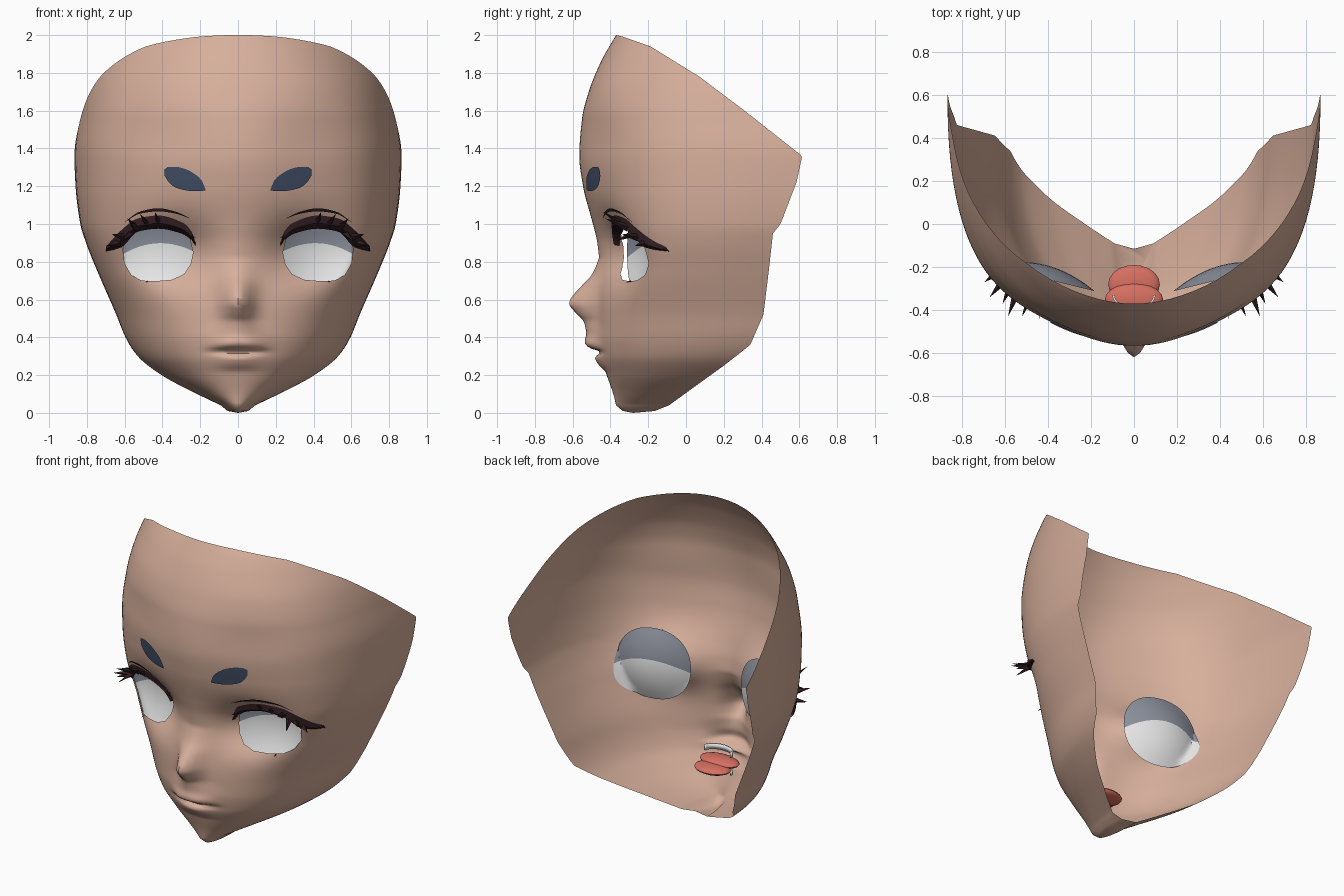
import bpy, bmesh, math
from mathutils import Vector, Matrix

if "Cube" in bpy.data.objects:
    bpy.data.objects.remove(bpy.data.objects["Cube"])


def material(name, rgb):
    m = bpy.data.materials.new(name)
    m.diffuse_color = (*rgb, 1)
    m.use_nodes = True
    m.node_tree.nodes["Principled BSDF"].inputs["Base Color"].default_value = m.diffuse_color
    return m


SKIN = material("skin", (0.68, 0.43, 0.33))
WHITE = material("eye white", (0.80, 0.80, 0.80))
SHADE = material("eye shade grey", (0.26, 0.28, 0.33))
LASH = material("lash brown", (0.03, 0.012, 0.015))
BROW = material("brow blue", (0.055, 0.08, 0.14))
RED = material("tongue red", (0.68, 0.16, 0.12))


def curve(keys, x, c=1, linear=False):
    """Monotone cubic (or straight) curve through keys, value in column c."""
    if x <= keys[0][0]:
        return keys[0][c]
    if x >= keys[-1][0]:
        return keys[-1][c]
    n = len(keys)
    d = [(keys[i + 1][c] - keys[i][c]) / (keys[i + 1][0] - keys[i][0]) for i in range(n - 1)]

    def slope(i):
        if i in (0, n - 1):
            return d[min(i, n - 2)]
        a, b = d[i - 1], d[i]
        return 2 * a * b / (a + b) if a * b > 0 else 0
    i = max(k for k in range(n - 1) if keys[k][0] <= x)
    h = keys[i + 1][0] - keys[i][0]
    t = (x - keys[i][0]) / h
    if linear:
        return keys[i][c] + d[i] * t * h
    return ((1 + 2 * t) * (1 - t) ** 2 * keys[i][c] + t * (1 - t) ** 2 * h * slope(i)
            + t * t * (3 - 2 * t) * keys[i + 1][c] + t * t * (t - 1) * h * slope(i + 1))


# Face sections: height, half width, roundness, front y, y of the widest point
SECTION = [
    (0.04, 0.094, 2.2, -0.37, 0.02), (0.10, 0.22, 2.2, -0.385, 0.10),
    (0.20, 0.408, 2.2, -0.42, 0.24), (0.30, 0.532, 2.25, -0.455, 0.35),
    (0.40, 0.596, 2.3, -0.468, 0.42), (0.52, 0.645, 2.4, -0.47, 0.47),
    (0.75, 0.745, 2.7, -0.463, 0.52), (0.90, 0.805, 2.75, -0.475, 0.545),
    (1.0, 0.835, 2.7, -0.495, 0.56), (1.2, 0.86, 2.6, -0.545, 0.605),
    (1.36, 0.866, 2.55, -0.565, 0.635), (1.56, 0.842, 2.5, -0.55, 0.635),
    (1.7, 0.82, 2.4, -0.515, 0.63), (1.86, 0.785, 2.2, -0.45, 0.62),
    (1.95, 0.755, 2.1, -0.40, 0.615), (2.0, 0.73, 2.0, -0.37, 0.615)]
# Back rim: height, y
RIM = [(0.04, -0.09), (0.12, 0.02), (0.25, 0.20), (0.36, 0.34), (0.52, 0.41), (0.95, 0.46),
       (1.0, 0.50), (1.22, 0.585), (1.36, 0.615), (1.45, 0.50), (1.6, 0.31), (1.78, 0.07),
       (1.86, -0.06), (1.94, -0.19), (1.99, -0.33), (2.0, -0.367)]
# Extra flatness of the front quarter: height, depth
FLAT = [(0.4, 0), (0.7, 0.02), (1.0, 0.05), (1.4, 0.05), (1.75, 0.01), (2.0, 0)]
# Nose and lips: height, forward bump
BUMP = [(0.22, 0), (0.265, -0.025), (0.295, -0.03), (0.312, 0), (0.325, 0), (0.345, -0.05),
        (0.37, -0.07), (0.42, -0.06), (0.48, -0.07), (0.53, -0.115), (0.58, -0.15),
        (0.60, -0.145), (0.66, -0.10), (0.73, -0.04), (0.82, 0)]
# Width and squareness of that bump
BUMP_SHAPE = [(0.29, 0.11, 2.3), (0.32, 0.14, 3.5), (0.36, 0.13, 3), (0.42, 0.11, 2),
              (0.5, 0.08, 2), (0.6, 0.075, 2), (0.75, 0.09, 2)]


def face_y(x, z):
    w, p, yc, yw = (curve(SECTION, z, c) for c in (1, 2, 3, 4))
    x = abs(x)
    u = min(1, x / w)
    y = yw - (yw - yc) * (1 - u ** p) ** (1 / p) + curve(FLAT, z) * math.sin(math.pi * u) ** 2
    y += curve(BUMP, z) * math.exp(-(x / curve(BUMP_SHAPE, z)) ** curve(BUMP_SHAPE, z, 2))
    return y + 0.13 * math.exp(-((x - 0.34) / 0.195) ** 2 - ((z - 0.85) / 0.15) ** 2)


def rim_x(z):
    """Half width where the section meets the back rim."""
    w, p, yc, yw = (curve(SECTION, z, c) for c in (1, 2, 3, 4))
    r = (yw - curve(RIM, z, 1, True)) / (yw - yc)
    return w * (1 - min(1, r) ** p) ** (1 / p)


def finish(bm, name, mats, mirror=False, thick=0, angle=40):
    me = bpy.data.meshes.new(name)
    bm.to_mesh(me)
    bm.free()
    ob = bpy.data.objects.new(name, me)
    bpy.context.collection.objects.link(ob)
    for m in mats:
        me.materials.append(m)
    bpy.ops.object.select_all(action='DESELECT')
    ob.select_set(True)
    bpy.context.view_layer.objects.active = ob
    bpy.ops.object.shade_smooth_by_angle(angle=math.radians(angle))
    if thick:
        ob.modifiers.new("thickness", 'SOLIDIFY').thickness = thick
    if mirror:
        ob.modifiers.new("mirror", 'MIRROR').use_mirror_merge = False


def grid(bm, rows, closed=False):
    """Quads between successive rows of points."""
    vs = [[bm.verts.new(p) for p in row] for row in rows]
    for a, b in zip(vs, vs[1:]):
        for i in range(len(a) if closed else len(a) - 1):
            j = (i + 1) % len(a)
            bm.faces.new((a[i], b[i], b[j], a[j]))
    return vs


# Face shell: horizontal sections from crown to chin, closed under the chin
bm = bmesh.new()
N = 72
heights = [2.0, 1.998, 1.995, 1.99, 1.983, 1.975] + [0.04 + 0.0125 * k for k in range(154, -1, -1)]
rows = []
for z in heights:
    xs = [rim_x(z) * math.sin(math.pi * (i / N - 0.5)) for i in range(N + 1)]
    rows.append([(x, face_y(x, z), z) for x in xs])
rows.append([(x * 0.6, y * 0.6 - 0.28 * 0.4, 0.01) for x, y, z in rows[-1]])
vs = grid(bm, rows)
end, back = bm.verts.new((0, -0.28, 0)), bm.verts.new((0, -0.115, 0.04))
for i in range(N):
    bm.faces.new((vs[-1][i], end, vs[-1][i + 1]))
bm.faces.new((vs[-1][N], end, vs[-1][0]))
bm.faces.new((vs[-2][N], vs[-1][N], vs[-1][0], vs[-2][0], back))

# Eye openings: cut along a convex outline, then remove the inside
HOLE = [(.238, .85), (.25, .79), (.285, .735), (.35, .705), (.43, .698), (.51, .70), (.565, .73),
        (.60, .79), (.610, .87), (.57, .95), (.50, .985), (.41, .99), (.31, .965), (.255, .92)]
for s in (1, -1):
    faces = [f for f in bm.faces if 0.15 < s * f.calc_center_median().x < 0.7
             and 0.6 < f.calc_center_median().z < 1.1]
    for (x0, z0), (x1, z1) in zip(HOLE, HOLE[1:] + HOLE[:1]):
        co = Vector((s * x0, 0, z0))
        no = Vector((s * (z1 - z0), 0, x0 - x1))
        if (Vector((s * 0.42, 0, 0.85)) - co).dot(no) < 0:
            no = -no
        geom = set(faces)
        for f in faces:
            geom.update(f.edges)
            geom.update(f.verts)
        res = bmesh.ops.bisect_plane(bm, geom=list(geom), dist=1e-6, plane_co=co,
                                     plane_no=no.normalized())
        cand = set(faces) | {g for g in res['geom'] if isinstance(g, bmesh.types.BMFace)}
        faces = [f for f in cand if f.is_valid and (f.calc_center_median() - co).dot(no) > 0]
    bmesh.ops.delete(bm, geom=faces, context='FACES')
finish(bm, "face", [SKIN], angle=60)

# Eyes: shallow dishes kept behind the face, grey above a curved line and white below
bm = bmesh.new()
cols = []
for i in range(25):
    u = -math.cos(math.pi * i / 24)
    h = max(0.0, 1 - abs(u) ** 2.2) ** (1 / 2.2)
    b = max(-h, min(h, 0.21 - 0.33 * u * u))
    col = []
    for v in [-h + (b + h) * k / 6 for k in range(6)] + [b + (h - b) * k / 5 for k in range(6)]:
        x, z = 0.41 + 0.228 * u, 0.85 + 0.232 * v
        y = -0.255 + 0.057 * u + 0.065 * (1 - min(1, u * u + v * v))
        col.append((x, max(y, face_y(x, z) + 0.012), z))
    cols.append(col)
grid(bm, cols)
for i, f in enumerate(bm.faces):
    f.material_index = 1 if i % 11 >= 6 else 0
bmesh.ops.remove_doubles(bm, verts=bm.verts[:], dist=1e-5)
bmesh.ops.recalc_face_normals(bm, faces=bm.faces[:])
finish(bm, "eyes", [WHITE, SHADE], mirror=True)


# Upper lashes: wedge band along the lid plus pointed spikes
def spike(bm, bx, bz, tip, r):
    base = Vector((bx, face_y(bx, bz) - 0.01, bz))
    q = (Vector(tip) - base).to_track_quat('Z', 'Y')
    ring = [bm.verts.new(base + q @ Vector((r * math.cos(a), r * math.sin(a), 0)))
            for a in (0, math.pi / 2, math.pi, 3 * math.pi / 2)]
    t = bm.verts.new(tip)
    for i in range(4):
        bm.faces.new((ring[i], ring[(i + 1) % 4], t))
    bm.faces.new(ring[::-1])


LID = [(.225, .885, .90), (.25, .92, .965), (.30, .95, 1.01), (.42, .975, 1.045),
       (.53, .96, 1.03), (.62, .875, .965), (.70, .855, .88)]
bm = bmesh.new()
rows = []
for k in range(25):
    x = 0.225 + 0.475 * k / 24
    lo, hi = curve(LID, x), curve(LID, x, 2)
    mid = lo * 0.6 + hi * 0.4
    rows.append([(x, face_y(x, hi) - 0.004, hi), (x, face_y(x, mid) - 0.03, mid),
                 (x, face_y(x, lo) - 0.002, lo)])
grid(bm, rows, closed=True)
for bx, bz, tip, r in [(.42, 1.01, (.44, -.44, 1.065), .016), (.48, 1.0, (.52, -.43, 1.055), .018),
                       (.54, .98, (.585, -.43, 1.03), .022), (.60, .93, (.67, -.34, .945), .022),
                       (.63, .90, (.695, -.27, .885), .02), (.57, .95, (.61, -.37, .91), .02),
                       (.25, .93, (.225, -.39, .93), .008), (.48, .697, (.485, -.32, .69), .004)]:
    spike(bm, bx, bz, tip, r)
bmesh.ops.recalc_face_normals(bm, faces=bm.faces[:])
finish(bm, "eyelashes", [LASH], mirror=True, angle=30)

# Eyelid creases: thin tapered line above the lashes
FOLD = [(.255, 1.03), (.33, 1.06), (.42, 1.075), (.52, 1.06), (.60, 1.01)]
bm = bmesh.new()
top, low = [], []
for k in range(17):
    x = 0.255 + 0.345 * k / 16
    z, t = curve(FOLD, x), 0.008 * math.sin(math.pi * (k + 0.3) / 16.6)
    top.append((x, face_y(x, z + t) - 0.012, z + t))
    low.append((x, face_y(x, z - t) - 0.012, z - t))
grid(bm, [top, low])
finish(bm, "eyelid_creases", [LASH], mirror=True)

# Eyebrows: leaf shaped plates hugging the forehead
LEAF = [(.172, 1.178, 1.185), (.195, 1.175, 1.235), (.235, 1.174, 1.268), (.275, 1.178, 1.29),
        (.335, 1.195, 1.303), (.37, 1.225, 1.302), (.388, 1.255, 1.290)]
bm = bmesh.new()
rows = []
for k in range(13):
    x = 0.172 + 0.216 * k / 12
    lo, hi = curve(LEAF, x), curve(LEAF, x, 2)
    rows.append([(x, face_y(x, z) - 0.008, z) for z in (lo + (hi - lo) * j / 4 for j in range(5))])
grid(bm, rows)
bmesh.ops.reverse_faces(bm, faces=bm.faces[:])
finish(bm, "eyebrows", [BROW], mirror=True)

# Tongue: two flattened lobes
bm = bmesh.new()
for c, r in (((0, -.28, .265), (.12, .09, .028)), ((0, -.35, .285), (.135, .075, .03))):
    bmesh.ops.create_uvsphere(bm, u_segments=20, v_segments=10, radius=1,
                              matrix=Matrix.Translation(c) @ Matrix.Diagonal((*r, 1)))
finish(bm, "tongue", [RED])

# Teeth: upper and lower curved bands behind the lips
for name, z0, z1 in (("upper_teeth", .335, .37), ("lower_teeth", .22, .25)):
    bm = bmesh.new()
    arc = [(0.10 * math.cos(math.pi * k / 16), -0.33 - 0.07 * math.sin(math.pi * k / 16))
           for k in range(17)]
    grid(bm, [[(x, y, z) for x, y in arc] for z in (z0, z1)])
    finish(bm, name, [WHITE], thick=0.01)
